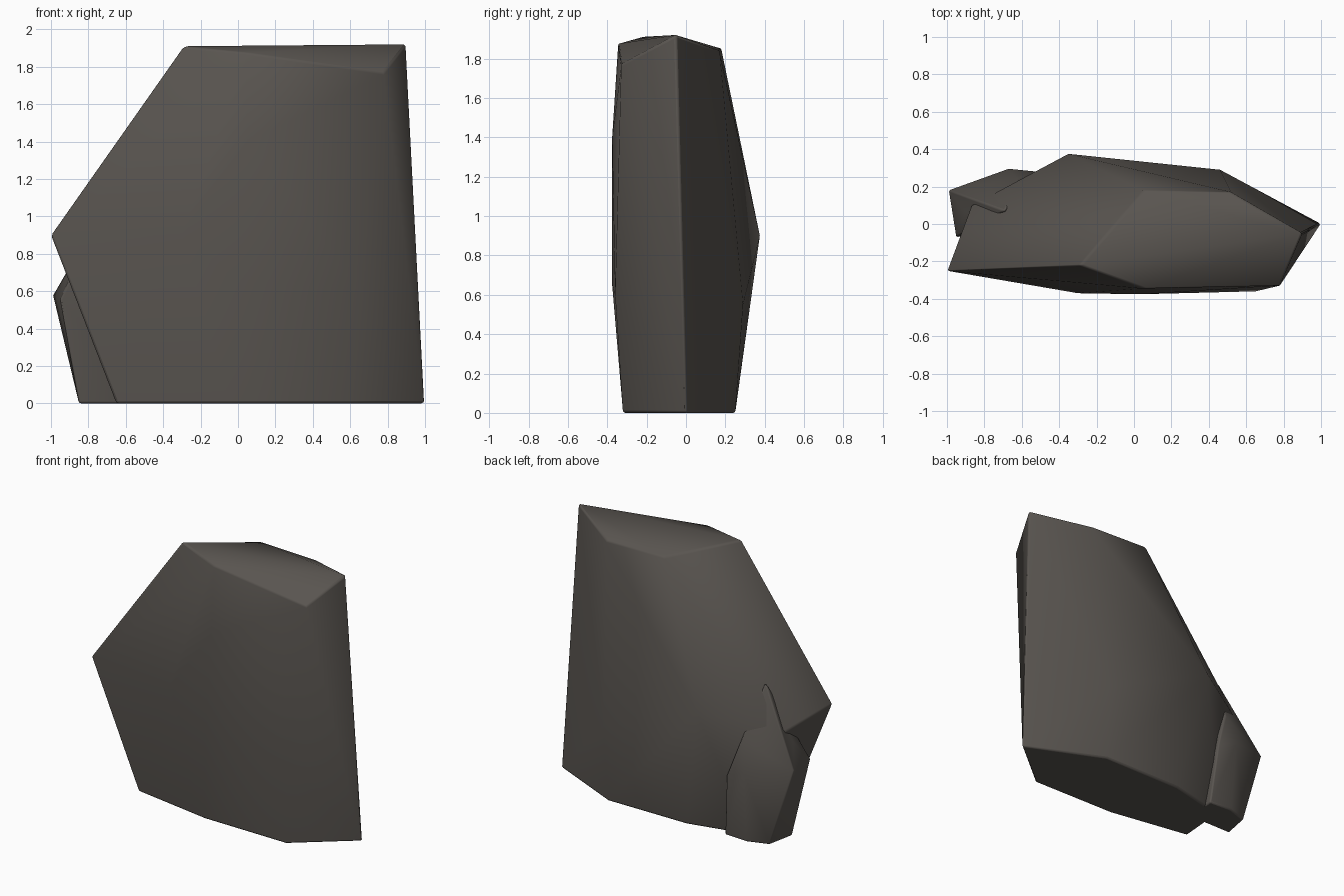
import bpy, bmesh, math

if "Cube" in bpy.data.objects:
    bpy.data.objects.remove(bpy.data.objects["Cube"])

stone = bpy.data.materials.new("dark grey stone")
stone.diffuse_color = (0.10, 0.09, 0.08, 1)
stone.use_nodes = True
stone.node_tree.nodes["Principled BSDF"].inputs["Base Color"].default_value = stone.diffuse_color


def rock(name, corners, bevel):
    """Convex chipped stone through the given corners, with softened edges."""
    bm = bmesh.new()
    for c in corners:
        bm.verts.new(c)
    res = bmesh.ops.convex_hull(bm, input=bm.verts[:])
    bmesh.ops.delete(bm, geom=[v for v in bm.verts if not v.link_faces], context='VERTS')
    bmesh.ops.dissolve_limit(bm, angle_limit=math.radians(2), verts=bm.verts[:], edges=bm.edges[:])
    bmesh.ops.recalc_face_normals(bm, faces=bm.faces[:])
    me = bpy.data.meshes.new(name)
    bm.to_mesh(me)
    bm.free()
    me.materials.append(stone)
    ob = bpy.data.objects.new(name, me)
    bpy.context.collection.objects.link(ob)
    mod = ob.modifiers.new("soft edges", 'BEVEL')
    mod.width = bevel
    mod.segments = 2
    mod.limit_method = 'ANGLE'
    mod.angle_limit = math.radians(45)
    bpy.ops.object.select_all(action='DESELECT')
    ob.select_set(True)
    bpy.context.view_layer.objects.active = ob
    bpy.ops.object.shade_smooth_by_angle(angle=math.radians(60))
    return ob


# large standing slab
rock("main_rock", [
    # crown
    (-.29, -.22, 1.91), (.05, -.345, 1.875), (.78, -.33, 1.77),
    (.9, -.05, 1.92), (.52, .17, 1.84), (.05, .18, 1.85),
    # waist
    (-1, -.25, .9), (-.87, .1, .8), (-.35, .375, .9), (.46, .29, .55),
    (-.3, -.37, .9), (.05, -.375, 1.4), (0, -.375, .65), (.65, -.36, .6),
    # foot
    (1, 0, 0), (.61, -.32, 0), (-.05, -.31, 0), (-.65, -.21, 0),
    (-.62, .15, 0), (-.18, .25, 0), (.45, .25, 0),
], .012)

# small stone leaning on the back left
rock("side_rock", [
    (-.85, .0, 0), (-.81, .2, 0), (-.66, .25, 0), (-.48, .24, 0), (-.5, 0, 0),
    (-.99, .18, .58), (-.95, -.07, .56), (-.67, .295, .52), (-.52, .28, .45),
    (-.9, .06, .72), (-.62, .24, .74), (-.69, .07, 1.1),
], .01)
